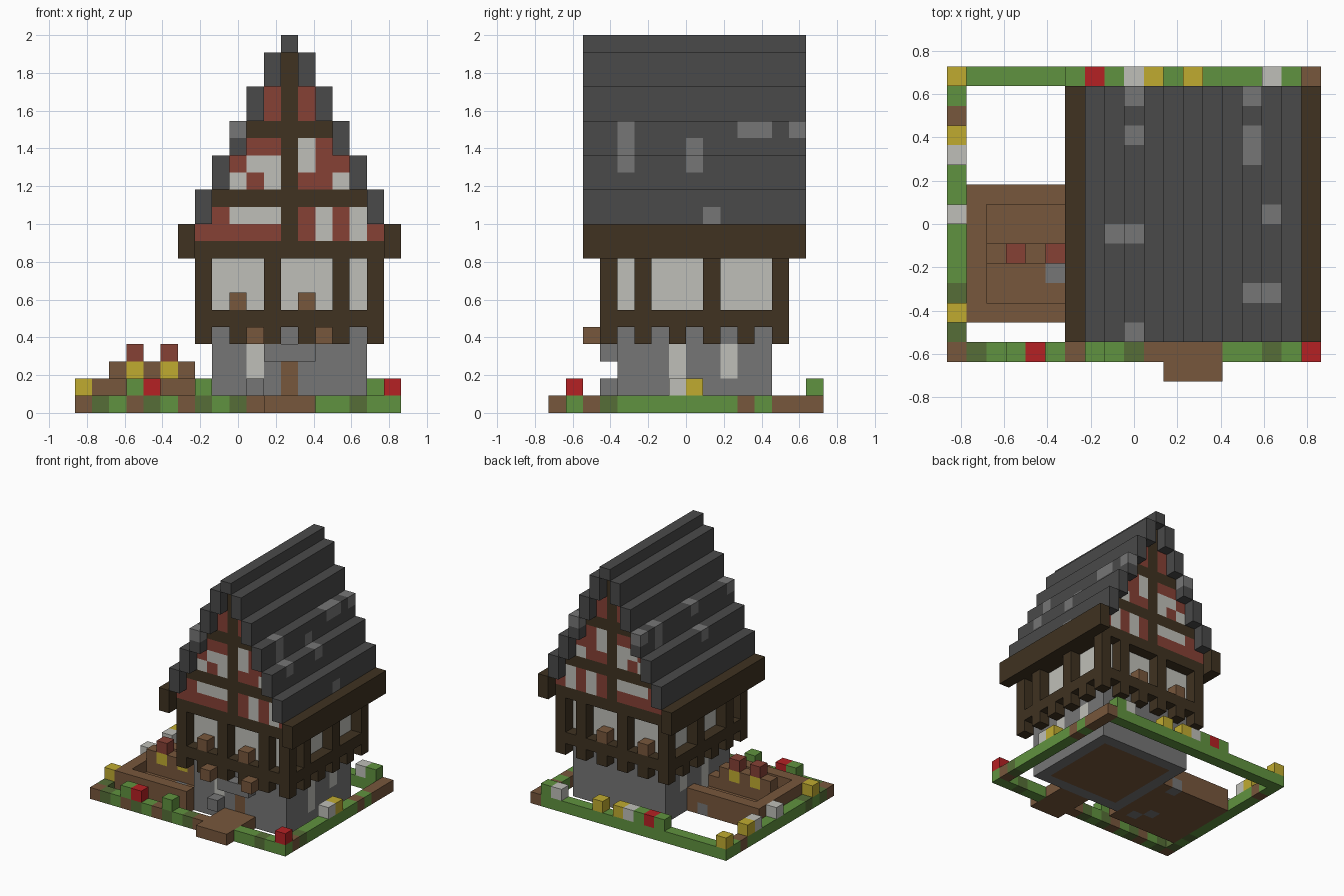
import bpy, bmesh

cube = bpy.data.objects.get("Cube")
if cube:
    bpy.data.objects.remove(cube, do_unlink=True)

U = 1 / 11  # edge of one block
COLOURS = {
    "S": ("stone_grey", (.18, .18, .18)),
    "K": ("slate_grey", (.068, .068, .068)),
    "T": ("dark_timber", (.05, .032, .015)),
    "B": ("earth_brown", (.185, .095, .045)),
    "W": ("plaster_white", (.52, .52, .48)),
    "R": ("brick_red", (.24, .053, .036)),
    "Y": ("flower_yellow", (.53, .41, .03)),
    "F": ("flower_red", (.46, .015, .017)),
    "G": ("grass_green", (.118, .29, .05)),
    "D": ("moss_green", (.092, .155, .038)),
}
KEYS = list(COLOURS)
mats = []
for name, rgb in COLOURS.values():
    m = bpy.data.materials.new(name)
    m.use_nodes = True
    m.diffuse_color = (*rgb, 1)
    m.node_tree.nodes["Principled BSDF"].inputs["Base Color"].default_value = (*rgb, 1)
    mats.append(m)

cells = {}


def span(v):
    return range(v[0], v[1] + 1) if isinstance(v, tuple) else (v,)


def fill(part, colour, i, j, k):
    """Fill a range of blocks; numbers are single layers, pairs are inclusive."""
    for a in span(i):
        for b in span(j):
            for c in span(k):
                cells[a, b, c] = (part, colour)


def row(part, colours, j, k, start=0):
    for n, c in enumerate(colours):
        if c != " ":
            fill(part, c, start + n, j, k)


def column(part, colours, i, k, start=1):
    for n, c in enumerate(colours):
        if c != " ":
            fill(part, c, i, start + n, k)


# Ground border and entrance path
column("ground_border", "BDGDGGGGGGGGBGG", 0, 0)
column("ground_border", "GBDGGGGGGGBGBBB", 18, 0)
row("ground_border", "BDGBDGBDGDBBBBGGDGG", 1, 0)
row("ground_border", "G" * 18 + "B", 15, 0)
fill("entrance_path", "B", (11, 13), (0, 3), 0)

# Flowers and bushes on the border
row("flowers", "   GF  G          F", 1, 1)
row("flowers", "Y     GFGWY Y   WG ", 15, 1)
column("flowers", "  Y    W  WY", 0, 1)
column("flowers", "      WY", 18, 1)

# Garden bed: floor, rim and planted row
fill("garden_bed", "B", (1, 7), (3, 9), (0, 1))
for a in range(2, 8):
    for b in range(4, 9):
        if b != 6:
            del cells[a, b, 1]
for a, b in ((5, 5), (6, 4), (6, 9)):
    fill("garden_bed", "S", a, b, 0)
row("garden_plants", "BYBYB", 6, 2, 2)
row("garden_plants", "R R", 6, 3, 3)

# Stone ground floor with earth underside
fill("ground_floor", "S", (8, 16), (4, 12), (0, 4))
fill("ground_floor", "B", (9, 15), (5, 11), 0)
for side in (8, 16):
    fill("ground_floor", "W", side, 7, (1, 3))
    fill("ground_floor", "W", side, 10, (2, 3))
fill("ground_floor", "W", 10, 4, (2, 3))
fill("door", "B", 12, 4, (1, 2))
fill("porch", "S", (11, 13), 3, 3)
fill("porch", "S", 10, 3, 1)

# Timber upper storey: recessed plaster, beams, posts and joist ends
fill("plaster_panels", "W", (8, 16), (4, 12), (5, 9))
for k in (5, 9, 10):
    for j in (3, 13):
        fill("timber_frame", "T", (7, 17), j, k)
    for i in (7, 17):
        fill("timber_frame", "T", i, (3, 13), k)
for j in (3, 13):
    for i in (7, 11, 15, 17):
        fill("timber_frame", "T", i, j, (6, 8))
    for i in range(7, 18, 2):
        fill("joist_ends", "T", i, j, 4)
    for i in (9, 13):
        fill("window_boxes", "B", i, j, 6)
for i in (7, 17):
    for j in (5, 9):
        fill("timber_frame", "T", i, j, (6, 8))
    for j in range(3, 14, 2):
        fill("joist_ends", "T", i, j, 4)
for i in (10, 14):
    fill("brackets", "B", i, (2, 3), 4)

# Gables: solid attic with patterned faces
GABLE = ["RRRRRTRWRWR", "RWWWTRWRW", "T" * 9, "WRWTRRW", "RWWTWRR",
         "RRTWR", "T" * 5, "RTR", "RTR", "T", "T"]
for n, pattern in enumerate(GABLE):
    for j in range(3, 14):
        row("gable", pattern, j, 10 + n, 12 - len(pattern) // 2)

# Stepped roof, dark eaves and ridge
for i in (6, 18):
    fill("eaves", "T", i, (2, 14), (9, 10))
for n in range(5):
    for i in (7 + n, 17 - n):
        fill("roof", "K", i, (2, 14), (11 + 2 * n, 12 + 2 * n))
fill("roof", "K", 12, (2, 14), 21)

# Worn slates
for i, j, k in ((16, 4, 14), (15, 4, (15, 16)), (16, 8, 14), (15, 8, 15),
                (15, (11, 12), 16), (15, 14, 16), (17, 9, 11),
                (9, 14, 16), (9, 12, (15, 16)), (9, 7, 16), (9, 2, 16),
                (8, 7, 14)):
    fill("roof", "S", i, j, k)

# Turn the blocks into one mesh per part, keeping only exposed faces
for part in sorted({p for p, c in cells.values()}):
    bm = bmesh.new()
    verts = {}

    def corner(p):
        if p not in verts:
            verts[p] = bm.verts.new(((p[0] - 9.5) * U, (p[1] - 8) * U, p[2] * U))
        return verts[p]

    for pos, (owner, colour) in cells.items():
        if owner != part:
            continue
        for axis in range(3):
            u, v = (axis + 1) % 3, (axis + 2) % 3
            for step in (0, 1):
                near = list(pos)
                near[axis] += 2 * step - 1
                if tuple(near) in cells:
                    continue
                quad = []
                for du, dv in ((0, 0), (1, 0), (1, 1), (0, 1)):
                    p = list(pos)
                    p[axis] += step
                    p[u] += du
                    p[v] += dv
                    quad.append(corner(tuple(p)))
                face = bm.faces.new(quad if step else quad[::-1])
                face.material_index = KEYS.index(colour)
    mesh = bpy.data.meshes.new(part)
    bm.to_mesh(mesh)
    bm.free()
    for m in mats:
        mesh.materials.append(m)
    bpy.context.scene.collection.objects.link(bpy.data.objects.new(part, mesh))
